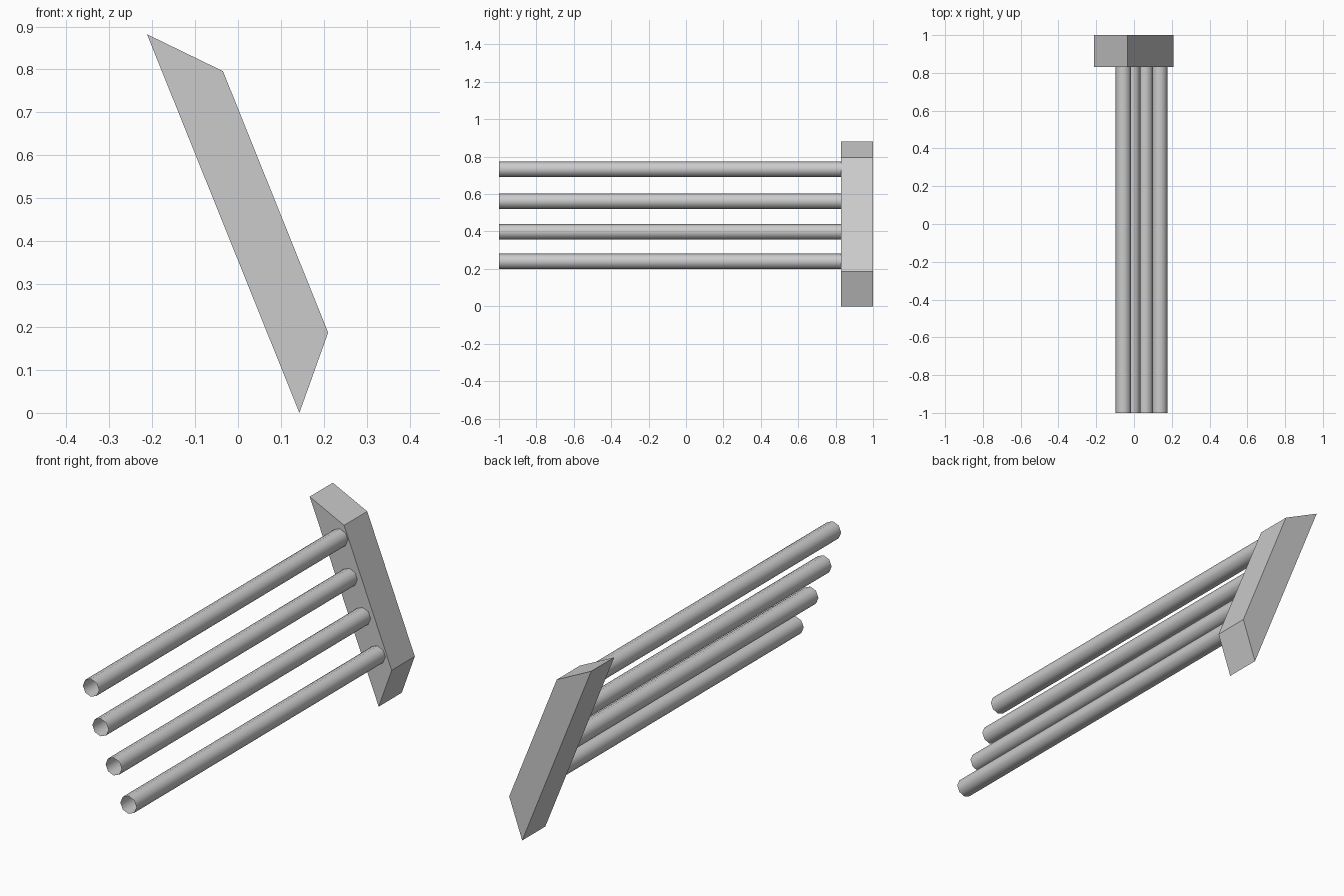
import bpy, bmesh, math
from mathutils import Matrix

if "Cube" in bpy.data.objects:
    bpy.data.objects.remove(bpy.data.objects["Cube"])


def finish(bm, name):
    bmesh.ops.recalc_face_normals(bm, faces=bm.faces)
    mesh = bpy.data.meshes.new(name)
    bm.to_mesh(mesh)
    bm.free()
    obj = bpy.data.objects.new(name, mesh)
    bpy.context.collection.objects.link(obj)
    return obj


# Slanted end plate: four-sided profile extruded along y
PLATE_FRONT, PLATE_BACK, TUBE_FRONT = 0.83, 1.0, -1.0
profile = [(0.143, 0.0), (0.21, 0.187), (-0.035, 0.796), (-0.212, 0.882)]
bm = bmesh.new()
face = bm.faces.new([bm.verts.new((x, PLATE_FRONT, z)) for x, z in profile])
ext = bmesh.ops.extrude_face_region(bm, geom=[face], use_keep_orig=True)
moved = [v for v in ext["geom"] if isinstance(v, bmesh.types.BMVert)]
bmesh.ops.translate(bm, verts=moved, vec=(0, PLATE_BACK - PLATE_FRONT, 0))
finish(bm, "end_plate")


# Four open-ended eight-sided tubes running forward from the plate
def tube(name, x, z, radius=0.0415):
    bm = bmesh.new()
    centre = Matrix.Translation((x, (TUBE_FRONT + PLATE_FRONT) / 2, z))
    bmesh.ops.create_cone(bm, cap_ends=False, segments=8,
                          radius1=radius, radius2=radius,
                          depth=PLATE_FRONT - TUBE_FRONT,
                          matrix=centre @ Matrix.Rotation(math.pi / 2, 4, 'X'))
    for f in bm.faces:
        f.smooth = True
    return finish(bm, name)


centres = [(-0.057, 0.733), (-0.008, 0.562), (0.06, 0.398), (0.136, 0.24)]
for i, (x, z) in enumerate(centres, 1):
    tube(f"tube_{i}", x, z)
